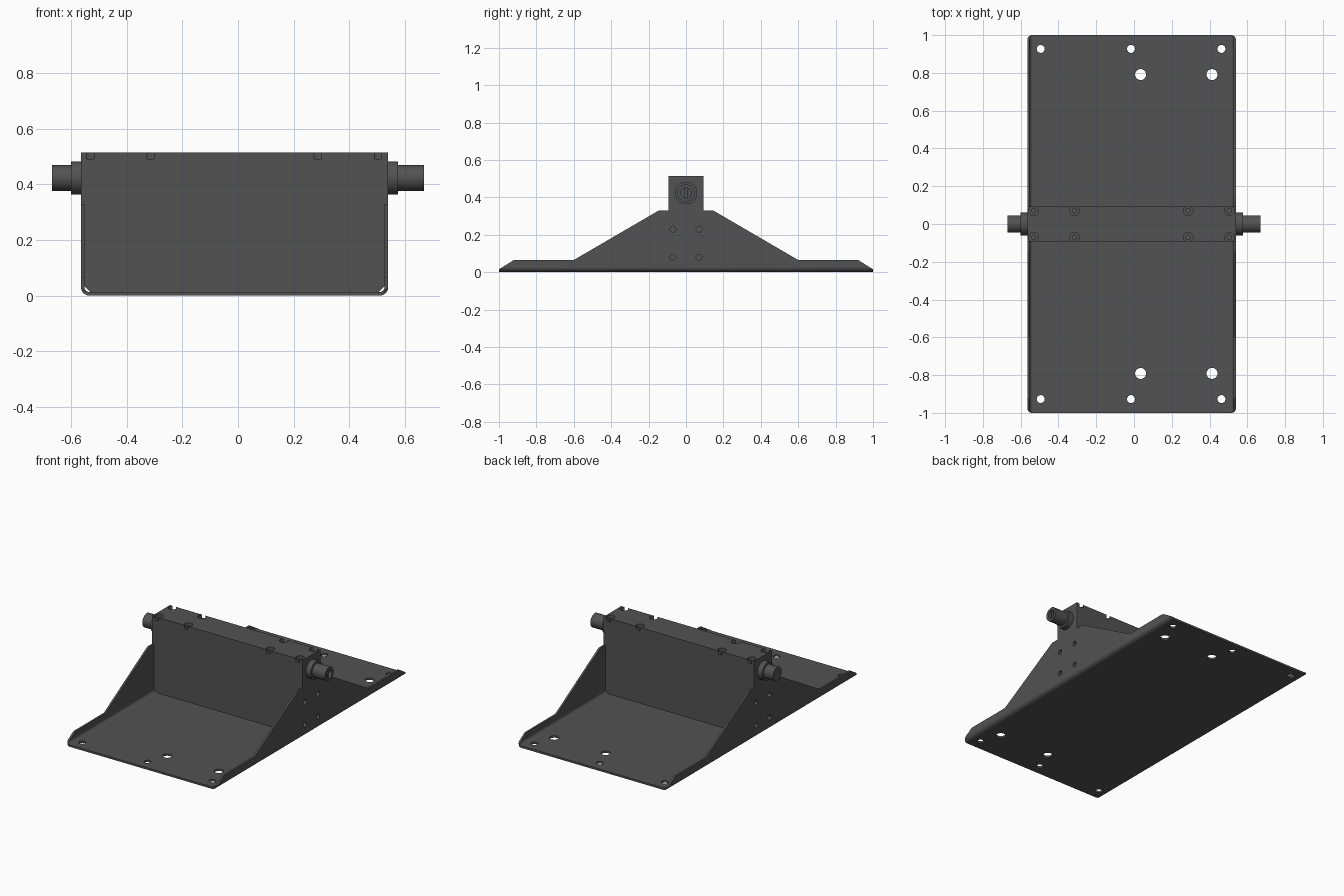
import bpy, bmesh
from math import sin, cos, pi, radians
from mathutils import Vector

if "Cube" in bpy.data.objects:
    bpy.data.objects.remove(bpy.data.objects["Cube"])

paint = bpy.data.materials.new("dark grey")
paint.use_nodes = True
GREY = (0.085, 0.085, 0.085, 1)
paint.diffuse_color = GREY
paint.node_tree.nodes["Principled BSDF"].inputs["Base Color"].default_value = GREY

# Main sizes: body limits in x, sheet thickness, bracket height, block
LEFT, RIGHT = -0.565, 0.54
SHEET, BEND = 0.013, 0.03
SHOULDER, TOP, HALF = 0.33, 0.515, 0.0925
AXLE_Z = 0.423


def finish(name, bm):
    bmesh.ops.recalc_face_normals(bm, faces=bm.faces)
    mesh = bpy.data.meshes.new(name)
    bm.to_mesh(mesh)
    bm.free()
    mesh.materials.append(paint)
    ob = bpy.data.objects.new(name, mesh)
    bpy.context.collection.objects.link(ob)
    return ob


def prism(name, points, axis, lo, hi):
    """Extrude a flat outline along one axis."""
    place = {"x": lambda p: (lo, p[0], p[1]),
             "y": lambda p: (p[0], lo, p[1]),
             "z": lambda p: (p[0], p[1], lo)}[axis]
    step = Vector([(hi - lo) * (axis == a) for a in "xyz"])
    bm = bmesh.new()
    face = bm.faces.new([bm.verts.new(place(p)) for p in points])
    out = bmesh.ops.extrude_face_region(bm, geom=[face])
    moved = [v for v in out["geom"] if isinstance(v, bmesh.types.BMVert)]
    bmesh.ops.translate(bm, verts=moved, vec=step)
    return finish(name, bm)


def turn(bm, start, direction, steps, sides=32):
    """Add a turned solid: steps are (distance, radius) along a direction."""
    spin = Vector(direction).to_track_quat("Z", "Y")
    rings = []
    for d, r in steps:
        rings.append([bm.verts.new(Vector(start) + spin @ Vector(
            (r * cos(2 * pi * i / sides), r * sin(2 * pi * i / sides), d)))
            for i in range(sides)])
    for a, b in zip(rings, rings[1:]):
        for i in range(sides):
            j = (i + 1) % sides
            bm.faces.new((a[i], a[j], b[j], b[i]))
    bm.faces.new(rings[0])
    bm.faces.new(rings[-1])


def combine(ob, other, operation):
    mod = ob.modifiers.new(operation.lower(), "BOOLEAN")
    mod.operation, mod.solver, mod.object = operation, "EXACT", other
    bpy.context.view_layer.objects.active = ob
    bpy.ops.object.modifier_apply(modifier=mod.name)


def smooth(ob):
    bpy.ops.object.select_all(action="DESELECT")
    ob.select_set(True)
    bpy.context.view_layer.objects.active = ob
    bpy.ops.object.shade_smooth_by_angle(angle=radians(30))


def arc(x, y, r, start, end, n=8):
    angles = [radians(start + (end - start) * i / n) for i in range(n + 1)]
    return [(x + r * cos(a), y + r * sin(a)) for a in angles]


# Folded bracket: U section, trimmed to its side outline and rounded plan
l, r, inner = LEFT + BEND, RIGHT - BEND, BEND - SHEET
section = ([(LEFT, SHOULDER)] + arc(l, BEND, BEND, 180, 270)
           + arc(r, BEND, BEND, 270, 360) + [(RIGHT, SHOULDER)]
           + [(RIGHT - SHEET, SHOULDER)] + arc(r, BEND, inner, 360, 270)
           + arc(l, BEND, inner, 270, 180) + [(LEFT + SHEET, SHOULDER)])
bracket = prism("folded_bracket", section, "y", -1, 1)

slope = [(1.01, -0.1), (1.01, 0.009), (0.92, 0.065), (0.6, 0.065),
         (0.145, SHOULDER), (0.13, 0.4)]
outline = slope + [(-y, z) for y, z in reversed(slope)]
c = 0.025
plan = (arc(RIGHT - c, 1 - c, c, 0, 90) + arc(LEFT + c, 1 - c, c, 90, 180)
        + arc(LEFT + c, c - 1, c, 180, 270) + arc(RIGHT - c, c - 1, c, 270, 360))
for trim in (prism("side_trim", outline, "x", -1, 1),
             prism("plan_trim", plan, "z", -0.2, 0.6)):
    combine(bracket, trim, "INTERSECT")
    bpy.data.objects.remove(trim)

# Centre block: wide head above the shoulders, chamfered feet
a, b, f = LEFT + SHEET, RIGHT - SHEET, 0.02
block = prism("centre_block", [
    (LEFT, TOP), (LEFT, SHOULDER), (a, SHOULDER), (a, SHEET + f), (a + f, SHEET),
    (b - f, SHEET), (b, SHEET + f), (b, SHOULDER), (RIGHT, SHOULDER),
    (RIGHT, TOP)], "y", -HALF, HALF)

# Holes: floor holes, side bolt holes, counterbored screws in the block top
floor_cut, side_cut, top_cut = bmesh.new(), bmesh.new(), bmesh.new()
for s in (-1, 1):
    for x, y, rad in ((-0.494, 0.927, 0.021), (-0.016, 0.927, 0.021),
                      (0.463, 0.927, 0.021), (0.035, 0.791, 0.029),
                      (0.413, 0.791, 0.029)):
        turn(floor_cut, (x, s * y, -0.1), (0, 0, 1), [(0, rad), (0.2, rad)])
    for y in (-0.07, 0.07):
        for z in (0.08, 0.23):
            x = RIGHT if s > 0 else LEFT
            turn(side_cut, (x + s * 0.05, y, z), (-s, 0, 0),
                 [(0, 0.016), (0.09, 0.016)], 24)
    for x in (-0.532, -0.315, 0.287, 0.504):
        turn(top_cut, (x, s * 0.07, TOP + 0.02), (0, 0, -1),
             [(0, 0.026), (0.043, 0.026), (0.043, 0.012), (0.1, 0.012)], 24)
cutters = [finish(n, m) for n, m in (("floor_holes", floor_cut),
                                     ("side_holes", side_cut),
                                     ("top_holes", top_cut))]
combine(bracket, cutters[0], "DIFFERENCE")
combine(bracket, cutters[1], "DIFFERENCE")
combine(block, cutters[1], "DIFFERENCE")
combine(block, cutters[2], "DIFFERENCE")
for cutter in cutters:
    bpy.data.objects.remove(cutter)

# Stub shafts with collars: solid on one end, bored on the other
COLLAR, SHAFT, BORE = 0.06, 0.046, 0.028
stub = [(-0.02, COLLAR), (0.036, COLLAR), (0.036, SHAFT)]
bm = bmesh.new()
turn(bm, (LEFT, 0, AXLE_Z), (-1, 0, 0), stub + [(0.105, SHAFT)])
right_stub = finish("right_shaft", bm)
bm = bmesh.new()
turn(bm, (RIGHT, 0, AXLE_Z), (1, 0, 0),
     stub + [(0.13, SHAFT), (0.13, BORE), (0.085, BORE)])
left_stub = finish("left_shaft", bm)

# Upright drive blade inside the bore
prism("bore_blade", [(-0.007, AXLE_Z - 0.026), (0.007, AXLE_Z - 0.026),
                     (0.007, AXLE_Z + 0.026), (-0.007, AXLE_Z + 0.026)],
      "x", 0.62, 0.66)

for ob in (bracket, block, right_stub, left_stub):
    smooth(ob)
